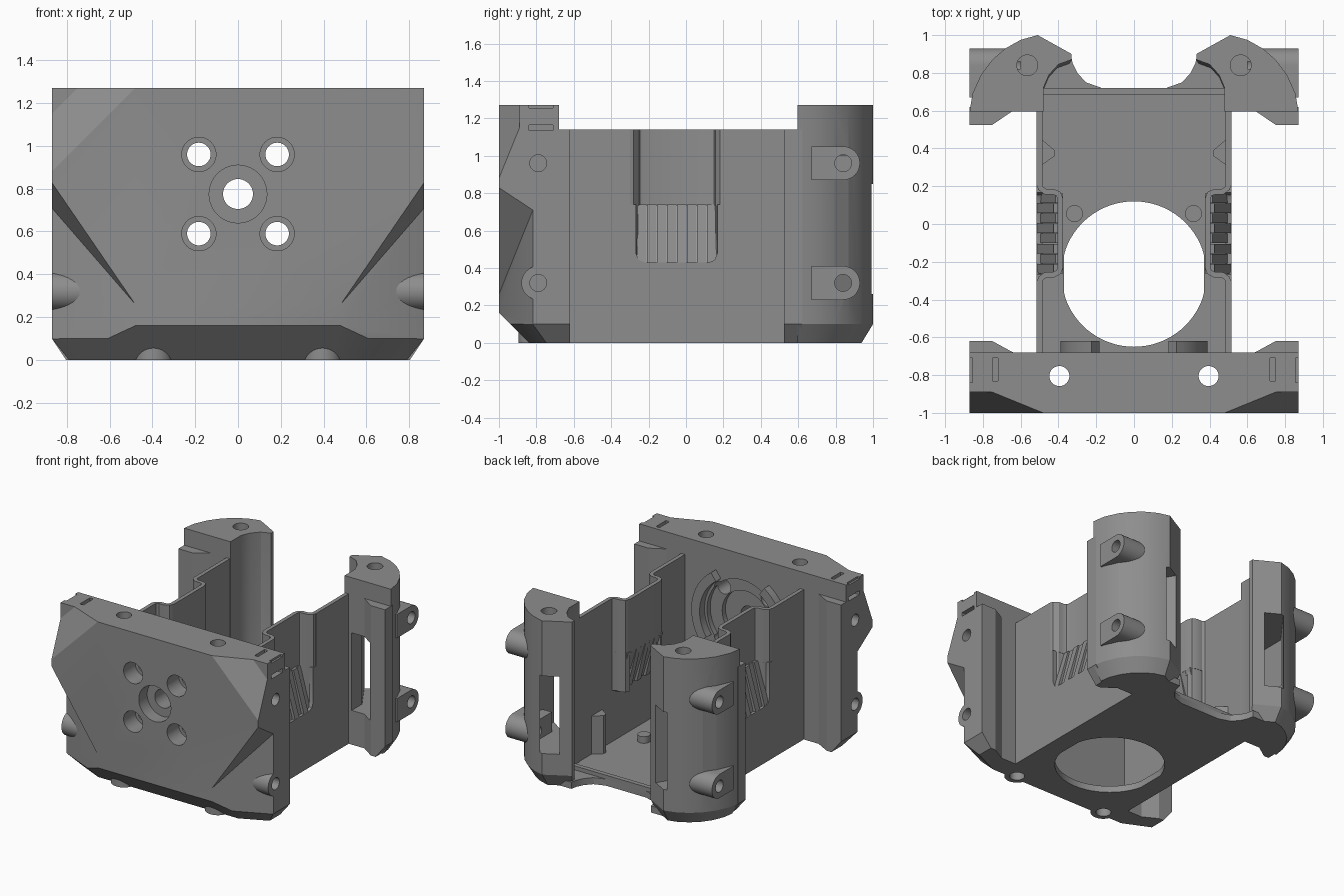
import bpy, bmesh, math
from mathutils import Vector

if "Cube" in bpy.data.objects:
    bpy.data.objects.remove(bpy.data.objects["Cube"])

grey = bpy.data.materials.new("mid_grey")
grey.diffuse_color = (0.27, 0.27, 0.27, 1)
grey.use_nodes = True
grey.node_tree.nodes["Principled BSDF"].inputs["Base Color"].default_value = grey.diffuse_color


def finish(bm, name):
    bmesh.ops.recalc_face_normals(bm, faces=bm.faces)
    me = bpy.data.meshes.new(name)
    bm.to_mesh(me)
    bm.free()
    ob = bpy.data.objects.new(name, me)
    bpy.context.collection.objects.link(ob)
    me.materials.append(grey)
    return ob


def hull(name, pts, planes=()):
    """Convex solid around points, trimmed by (point, normal) planes."""
    bm = bmesh.new()
    for p in pts:
        bm.verts.new(p)
    bmesh.ops.convex_hull(bm, input=bm.verts)
    for co, no in planes:
        bmesh.ops.bisect_plane(bm, geom=bm.verts[:] + bm.edges[:] + bm.faces[:],
                               plane_co=co, plane_no=no, clear_outer=True)
        bmesh.ops.delete(bm, geom=bm.edges[:], context='EDGES_FACES')
        bmesh.ops.convex_hull(bm, input=bm.verts)
    bmesh.ops.dissolve_limit(bm, angle_limit=0.01, verts=bm.verts, edges=bm.edges)
    return finish(bm, name)


def box(name, lo, hi, planes=()):
    return hull(name, [(x, y, z) for x in (lo[0], hi[0]) for y in (lo[1], hi[1])
                       for z in (lo[2], hi[2])], planes)


def stack(name, rings):
    """Solid from matching rings of points, lowest first."""
    bm = bmesh.new()
    rows = [[bm.verts.new(p) for p in r] for r in rings]
    n = len(rows[0])
    bm.faces.new(rows[0])
    bm.faces.new(rows[-1])
    for a, b in zip(rows, rows[1:]):
        for i in range(n):
            j = (i + 1) % n
            bm.faces.new((a[i], a[j], b[j], b[i]))
    return finish(bm, name)


def prism(name, plan, z0, z1):
    return stack(name, [[(x, y, z) for x, y in plan] for z in (z0, z1)])


def rod(name, c, r, axis, a, b, n=40):
    """Cylinder along an axis (0, 1, 2) from a to b; c gives the other two coordinates."""
    def ring(t):
        out = []
        for i in range(n):
            w = 2 * math.pi * i / n
            p = [c[0] + r * math.cos(w), c[1] + r * math.sin(w)]
            p.insert(axis, t)
            out.append(p)
        return out
    return stack(name, [ring(a), ring(b)])


def cut(ob, *cutters):
    for c in cutters:
        m = ob.modifiers.new("cut", 'BOOLEAN')
        m.operation, m.solver, m.object = 'DIFFERENCE', 'EXACT', c
        bpy.context.view_layer.objects.active = ob
        bpy.ops.object.modifier_apply(modifier=m.name)
        c.hide_render = True
        bpy.data.objects.remove(c)


def ribbon(name, path, t, z0, z1):
    """Upright wall of thickness t along a plan path."""
    left, right = [], []
    for i, p in enumerate(path):
        d = (Vector(path[min(i + 1, len(path) - 1)]) - Vector(path[max(i - 1, 0)])).normalized()
        n = Vector((-d.y, d.x)) * t / 2
        left.append(tuple(Vector(p) + n))
        right.append(tuple(Vector(p) - n))
    return prism(name, left + right[::-1], z0, z1)


def flip(pts, s):
    return [(s * p[0], *p[1:]) for p in pts]


SIDES = (1, -1)

# Front block with bevelled underside
planes = [((0, -1, 0.16), (0, -1, -1))]
for s in SIDES:
    planes += [((s * .87, 0, .1), (s, 0, -.8)), ((s * .48, -1, .1), (s * .419, -.908, -1))]
front = box("front_block", (-.87, -1, 0), (.87, -.68, 1.27), planes)
for s in SIDES:
    # upper corner facets and set-back lower corners
    cut(front, hull("c", flip([(.2, -1.05, 1.427), (1, -1.05, .627), (1, -1.05, 1.427),
                               (.52, -.89, 1.5), (1, -.89, 1.02), (1, -.89, 1.5)], s)),
        hull("c", flip([(.372, -1.05, .135), (.372, -1.05, -.1), (.91, -.80, .756),
                        (.91, -.80, -.1), (.91, -1.05, .92), (.91, -1.05, -.1)], s)))
    # strap slots, vertical screw holes, side holes
    cut(front, box("c", (s * .72, -.83, 1.14), (s * .75, -.71, 1.4)),
        box("c", (s * .72, -.84, 1.135), (s * .95, -.71, 1.165)),
        box("c", (s * .855, -.84, 1.255), (s * .95, -.71, 1.4)),
        rod("c", (s * .395, -.805), .053, 2, -.1, 1.4),
        rod("c", (-.79, .96), .045, 0, s * .6, s * 1),
        rod("c", (-.79, .32), .045, 0, s * .6, s * 1))
    for z in (.59, .96):
        cut(front, rod("c", (s * .183, z), .055, 1, -1.1, -.5),
            rod("c", (s * .183, z), .08, 1, -1.1, -.86))
cut(front, rod("c", (0, .775), .07, 1, -1.1, -.5), rod("c", (0, .775), .135, 1, -1.1, -.9),
    rod("c", (0, .775), .2, 1, -.76, -.5), rod("c", (0, .775), .3, 1, -.72, -.5))

# Floor with round opening and rear cut-out
half = [(.5, -.69), (.5, .9), (.335, .9), (.325, .85), (.30, .80), (.255, .75), (.17, .72)]
floor = prism("floor", half + [(-x, y) for x, y in half[::-1]], 0, .05)
cut(floor, hull("c", [(max(-.37, min(.37, .385 * math.cos(a))), -.265 + .385 * math.sin(a), z)
                      for a in [i * math.pi / 36 for i in range(72)] for z in (-.1, .3)]))
box("rear_lip", (-.48, .685, 0), (.48, .72, .08))

TOWER = [(.48, .595), (.87, .595), (.855, .69), (.81, .79), (.75, .87), (.68, .93), (.60, .975),
         (.51, 1), (.33, .9), (.33, .87), (.40, .845), (.45, .79), (.48, .72)]
CAVITY = [(.54, .45), (.74, .45), (.74, .72), (.47, 1.08), (.33, 1.06), (.38, .98), (.54, .72)]
POCKET = [(.50, -.315), (.495, -.29), (.47, -.27), (.425, -.268), (.40, -.255), (.39, -.23),
          (.39, .13), (.40, .16), (.425, .17), (.47, .172), (.495, .19), (.50, .215)]


def capsule(name, yc, yend, z, r, s, x0):
    """Side screw boss: round toward one end, flat toward yend."""
    d = 1 if yc > yend else -1
    pts = [(yc + d * r * math.cos(a), z + r * math.sin(a))
           for a in [math.pi * (i / 16 - .5) for i in range(17)]]
    pts += [(yend, z + r), (yend, z - r)]
    ob = hull(name, [(s * x, y, w) for x in (x0, .87) for y, w in pts])
    cut(ob, rod("c", (yc, z), .045, 0, s * .5, s * 1))
    return ob


for s in SIDES:
    side = "right" if s > 0 else "left"
    chamfer = [((s * .87, 0, .1), (s, 0, -.8))]

    # Rear tower: chamfered foot, hollow with open windows
    foot = [(.48 + (x - .48) * .83, .595 + (y - .595) * .85) for x, y in TOWER]
    tower = stack(side + "_tower", [[(s * x, y, z) for x, y in ring]
                                    for ring, z in ((foot, 0), (TOWER, .1), (TOWER, 1.27))])
    ear = hull(side + "_rear_ear", [(s * x, y, z) for x, y in
               ((.64, .6), (.75, .525), (.87, .525), (.87, .62), (.64, .62)) for z in (0, 1.14)],
               chamfer)
    for ob in (tower, ear):
        cut(ob, prism("c", flip(CAVITY, s), .26, .85))
    cut(tower, rod("c", (s * .565, .84), .055, 2, 1.0, 1.4))
    for z in (.32, .96):
        cut(tower, rod("c", (.84, z), .045, 0, s * .6, s * 1))
        capsule(side + "_rear_boss", .84, .67, z, .09, s, .66)

    # Front ear and bosses
    hull(side + "_front_ear", [(s * x, y, z) for x, y in
         ((.64, -.68), (.75, -.62), (.87, -.62), (.87, -.7), (.64, -.7)) for z in (0, 1.14)],
         chamfer)
    capsule(side + "_front_boss", -.79, -.72, .32, .09, s, .74)
    boss = rod(side + "_foot_boss", (s * .395, -.805), .09, 2, 0, .12)
    cut(boss, rod("c", (s * .395, -.805), .053, 2, -.1, .4))

    # Side wall with window, inset upper pocket and its cheeks
    wall = box(side + "_wall", (s * .485, -.69, 0), (s * .515, .61, 1.14))
    window = [(-.268, 1.3), (-.268, .48), (-.253, .443), (-.22, .428),
              (.12, .428), (.153, .443), (.168, .48), (.168, 1.3)]
    cut(wall, hull("c", [(s * x, y, z) for x in (.4, .6) for y, z in window]),
        box("c", (s * .4, -.30, .74), (s * .6, .2, 1.3)))
    ribbon(side + "_pocket", flip(POCKET, s), .03, .735, 1.14)
    ribbon(side + "_pocket_cheek_front", flip(POCKET[1:6], s), .025, .44, .735)
    ribbon(side + "_pocket_cheek_rear", flip(POCKET[6:11], s), .025, .44, .735)

    # Slanted slats in the window
    for i in range(8):
        y = -.262 + i * .0535
        o = .02 * (i % 2)
        hull(side + "_slat", [(s * x, yy, z) for yy in (y, y + .05) for x, z in
             ((.515 - o, .425), (.47 - o, .425), (.375, .74), (.425 - o / 2, .74))])

    # Inner gusset, stud and arc pad behind the front plate
    hull(side + "_gusset", [(s * x, y, z) for x, y in ((.49, .31), (.49, .45), (.42, .39), (.42, .36))
                            for z in (.03, .34)])
    rod(side + "_stud", (s * .315, .055), .045, 2, .03, .1, 24)
    arc = [math.radians(d) for d in range(-35, 56, 6)]
    pad = [(s * r * math.cos(a), .775 + r * math.sin(a))
           for r, seq in ((.32, arc), (.39, arc[::-1])) for a in seq]
    stack(side + "_arc_pad", [[(x, y, z) for x, z in pad] for y in (-.69, -.62)])

# Smooth the round surfaces, keep hard edges
bpy.ops.object.select_all(action='SELECT')
bpy.ops.object.shade_smooth_by_angle(angle=math.radians(25))
